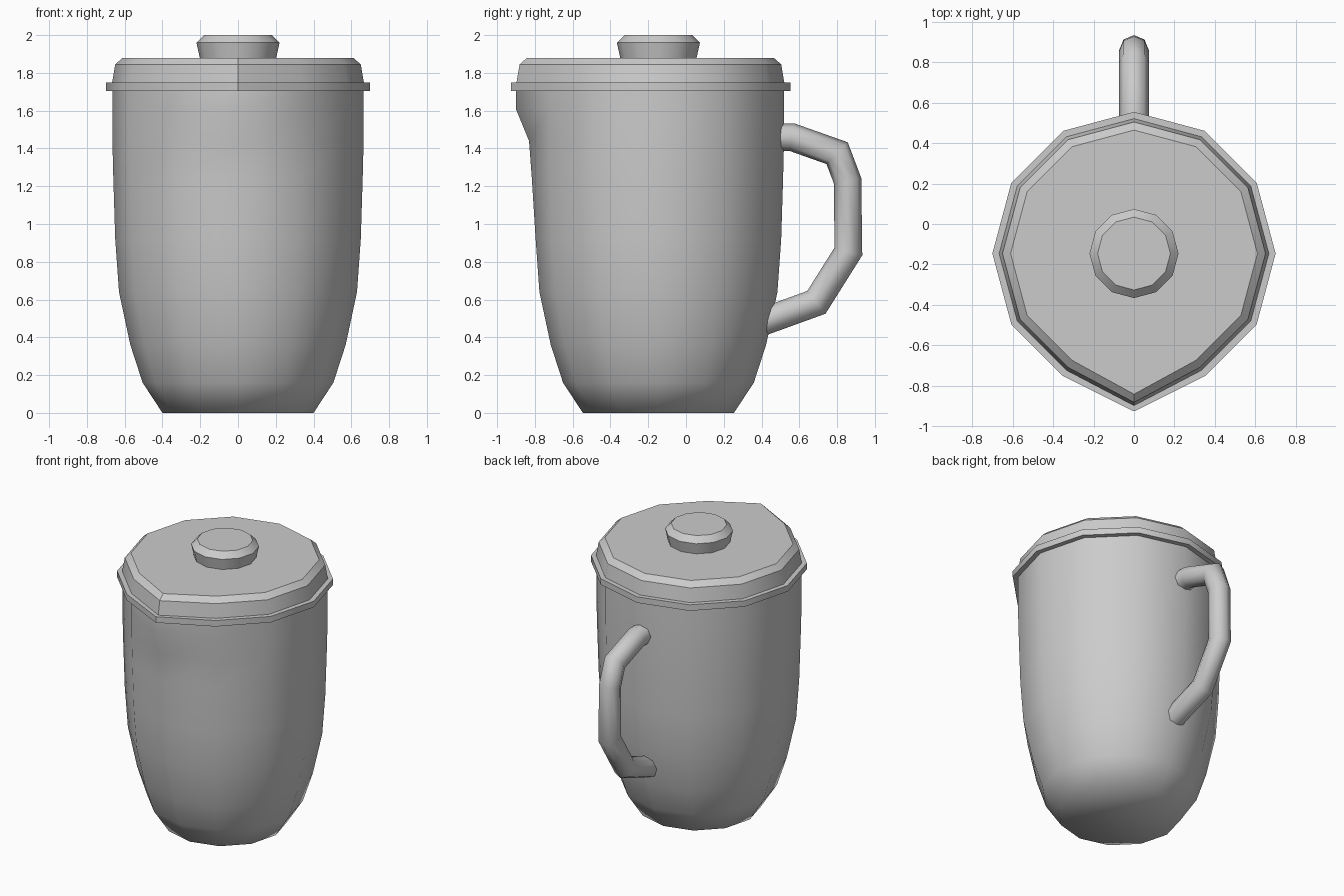
import bpy, bmesh, math
from mathutils import Vector

CENTRE_Y = -0.146
SIDES = 12

cube = bpy.data.objects.get("Cube")
if cube:
    bpy.data.objects.remove(cube, do_unlink=True)

grey = bpy.data.materials.new("plain grey")
grey.use_nodes = True
colour = (0.6, 0.6, 0.6, 1)
grey.diffuse_color = colour
grey.node_tree.nodes["Principled BSDF"].inputs["Base Color"].default_value = colour


def skin(name, rings, smooth_angle, cap_end=True):
    """Join a list of point rings into a tube with capped ends."""
    bm = bmesh.new()
    loops = [[bm.verts.new(p) for p in ring] for ring in rings]
    for a, b in zip(loops, loops[1:]):
        n = len(a)
        for i in range(n):
            j = (i + 1) % n
            bm.faces.new((a[i], a[j], b[j], b[i]))
    bm.faces.new(loops[0][::-1])
    if cap_end:
        bm.faces.new(loops[-1])
    bmesh.ops.recalc_face_normals(bm, faces=bm.faces)
    mesh = bpy.data.meshes.new(name)
    bm.to_mesh(mesh)
    bm.free()
    mesh.materials.append(grey)
    obj = bpy.data.objects.new(name, mesh)
    bpy.context.collection.objects.link(obj)
    bpy.ops.object.select_all(action='DESELECT')
    obj.select_set(True)
    bpy.context.view_layer.objects.active = obj
    bpy.ops.object.shade_smooth_by_angle(angle=math.radians(smooth_angle))
    return obj


def ring(radius, z, tip=0.0):
    """Level polygon whose front corner is pulled out by tip."""
    points = []
    for i in range(SIDES):
        a = math.tau * i / SIDES
        r = radius + (tip if i == SIDES * 3 // 4 else 0)
        points.append(Vector((r * math.cos(a), CENTRE_Y + r * math.sin(a), z)))
    return points


# Jug body, with the spout drawn from the front corner near the rim
body = [(0.40, 0, 0), (0.505, 0.16, 0), (0.57, 0.36, 0), (0.63, 0.64, 0),
        (0.65, 0.92, 0), (0.66, 1.24, 0.01), (0.665, 1.44, 0.02),
        (0.665, 1.61, 0.09), (0.665, 1.72, 0.09)]
skin("jug_body", [ring(r, z, t) for r, z, t in body], 180, cap_end=False)

# Lid: projecting flange, then a tapered bevelled cover
skin("lid_flange", [ring(0.70, z, 0.08) for z in (1.705, 1.748)], 35)
cover = [(0.668, 1.74), (0.65, 1.845), (0.61, 1.88)]
skin("lid_cover", [ring(r, z, 0.085) for r, z in cover], 35)

# Knob
knob = [(0.20, 1.87), (0.22, 1.96), (0.18, 2.0)]
skin("lid_knob", [ring(r, z) for r, z in knob], 35)

# Handle: octagonal tube swept along a mitred path in the side plane
path = [Vector((0, y, z)) for y, z in (
    (0.46, 1.46), (0.56, 1.46), (0.80, 1.375), (0.855, 1.23),
    (0.86, 0.855), (0.69, 0.585), (0.40, 0.48))]
RADIUS = 0.073
side = Vector((1, 0, 0))
rings = []
for i, p in enumerate(path):
    before = (p - path[max(i - 1, 0)]).normalized()
    after = (path[min(i + 1, len(path) - 1)] - p).normalized()
    along = (before + after).normalized()
    widen = 1 / max(along.dot(after if after.length else before), 0.5)
    out = side.cross(along) * widen
    rings.append([p + RADIUS * (side * math.cos(a) + out * math.sin(a))
                  for a in (math.tau * k / 8 for k in range(8))])
skin("handle", rings, 50)
